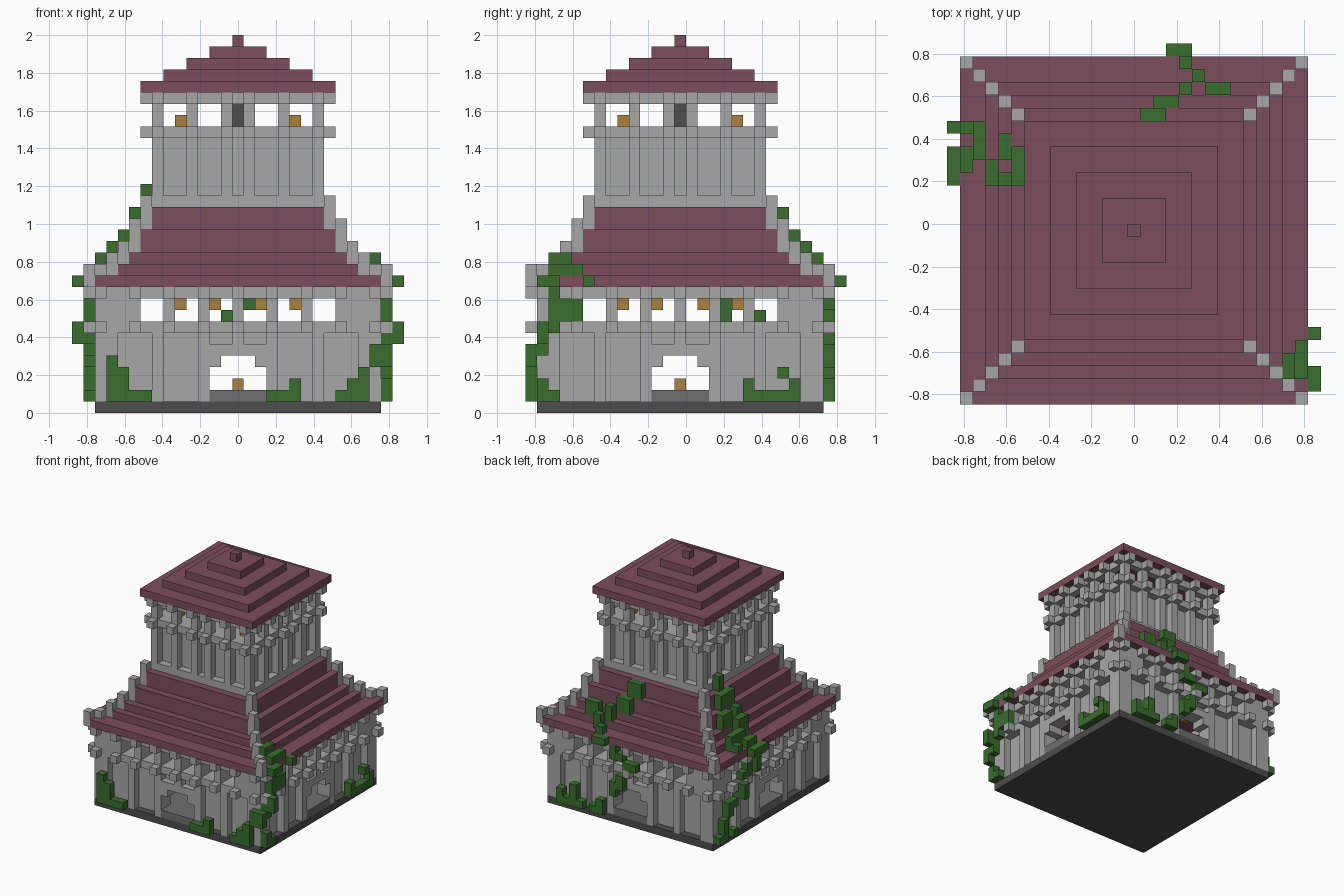
import bpy
import bmesh
from mathutils import Matrix, Vector

if "Cube" in bpy.data.objects:
    bpy.data.objects.remove(bpy.data.objects["Cube"], do_unlink=True)

UNIT = 2 / 33  # edge of one building block


def make_material(name, red, green, blue):
    material = bpy.data.materials.new(name)
    material.use_nodes = True
    color = (red, green, blue, 1)
    material.diffuse_color = color
    material.node_tree.nodes["Principled BSDF"].inputs["Base Color"].default_value = color
    return material


stone = make_material("light stone", .39, .39, .39)
paving = make_material("paving stone", .16, .16, .16)
dark_stone = make_material("dark stone", .075, .075, .075)
tile = make_material("red roof tile", .2, .076, .107)
leaf = make_material("leaf green", .041, .156, .027)
amber = make_material("lantern amber", .41, .22, .045)


class Part:
    """Collects boxes given as inclusive block ranges along x, y and z."""

    def __init__(self, name, material):
        self.name, self.material, self.bm = name, material, bmesh.new()

    def box(self, xs, ys, zs):
        low = Vector((min(xs), min(ys), min(zs)))
        high = Vector((max(xs) + 1, max(ys) + 1, max(zs) + 1))
        center = ((low + high) / 2 - Vector((.5, 1, 0))) * UNIT
        size = Matrix.Diagonal(((high - low) * UNIT).to_4d())
        bmesh.ops.create_cube(self.bm, size=1, matrix=Matrix.Translation(center) @ size)

    def cell(self, x, y, z):
        self.box((x, x), (y, y), (z, z))

    def on_wall(self, wall, depth, along, zs):
        depths = depth if isinstance(depth, tuple) else (depth, depth)
        outward = [-d for d in depths] if wall in ("front", "left") else depths
        if wall in ("front", "back"):
            self.box(along, outward, zs)
        else:
            self.box(outward, along, zs)

    def all_walls(self, depth, along, zs):
        for wall in ("front", "back", "left", "right"):
            self.on_wall(wall, depth, along, zs)

    def mirrored(self, depth, positions, zs):
        for p in positions:
            self.all_walls(depth, (p, p), zs)
            self.all_walls(depth, (-p, -p), zs)

    def finish(self):
        mesh = bpy.data.meshes.new(self.name)
        self.bm.to_mesh(mesh)
        self.bm.free()
        mesh.materials.append(self.material)
        bpy.context.collection.objects.link(bpy.data.objects.new(self.name, mesh))


def square(part, half, zs):
    part.box((-half, half), (-half, half), zs)


# Foundation and floor
base = Part("foundation", dark_stone)
square(base, 12, (0, 0))
base.finish()
floor = Part("floor", paving)
square(floor, 10, (1, 1))
floor.all_walls((11, 12), (-2, 2), (1, 1))
floor.finish()

# Ground storey walls with an arched doorway on each side
walls = Part("lower_walls", stone)
for side in (-1, 1):
    walls.all_walls(11, (3 * side, 11 * side), (1, 6))
    walls.all_walls((11, 12), (2 * side, 2 * side), (4, 4))
walls.all_walls(11, (-2, 2), (5, 6))
walls.all_walls(12, (-2, 2), (5, 5))
walls.all_walls(12, (0, 0), (6, 6))
walls.finish()

pillars = Part("lower_pillars", stone)
pillars.mirrored(12, (3, 7, 11, 12), (1, 6))
pillars.finish()

# Sill, window posts and top beam
gallery = Part("lower_window_gallery", stone)
for level in (7, 10):
    gallery.all_walls((10, 12), (-12, 12), (level, level))
    gallery.mirrored(13, (0, 3, 6, 9, 12), (level, level))
gallery.mirrored((10, 12), (0, 3, 6, 9, 12), (8, 9))
gallery.finish()

# Stepped lower roof: half width, first and last level
roof_steps = ((13, 11, 11), (11, 12, 12), (10, 13, 13), (9, 14, 15), (8, 16, 17))
lower_roof = Part("lower_roof", tile)
ridges = Part("roof_corner_ridges", stone)
for half, first, last in roof_steps:
    lower_roof.box((-half, half), (1 - half, half - 1), (first, last))
    lower_roof.box((1 - half, half - 1), (-half, half), (first, last))
    for sx in (-half, half):
        for sy in (-half, half):
            ridges.box((sx, sx), (sy, sy), (first, last + 1))
for sx in (-12, 12):
    for sy in (-12, 12):
        ridges.cell(sx, sy, 12)
lower_roof.finish()
ridges.finish()

# Tower with recessed panels and open belfry windows
tower = Part("tower_walls", stone)
tower.all_walls(6, (-6, 6), (18, 24))
for level in (18, 24, 27):
    tower.all_walls(7, (-7, 7), (level, level))
square(tower, 6, (24, 24))
tower.finish()
posts = Part("tower_posts", stone)
posts.mirrored(7, (1, 4, 7), (19, 26))
for level in (24, 27):
    posts.mirrored(8, (1, 4, 7), (level, level))
posts.finish()
core = Part("belfry_core", dark_stone)
core.box((0, 0), (0, 0), (25, 27))
core.finish()

# Stepped tower roof
tower_roof = Part("tower_roof", tile)
for step, half in enumerate((8, 6, 4, 2, 0)):
    square(tower_roof, half, (28 + step, 28 + step))
tower_roof.finish()

# Lanterns
lanterns = Part("lanterns", amber)
for sx in (-1, 1):
    for sy in (-1, 1):
        lanterns.cell(5 * sx, 5 * sy, 25)
        lanterns.cell(5 * sx, 5 * sy, 9)
        lanterns.cell(2 * sx, 2 * sy, 9)
lanterns.cell(0, 0, 2)
lanterns.finish()

# Ivy on the walls: columns as (position, lowest level, highest level)
ivy_columns = {
    "front": ((-11, 1, 4), (-10, 1, 3), (-9, 1, 1), (-8, 1, 1), (3, 1, 1), (4, 1, 1),
              (5, 1, 2), (9, 1, 1), (10, 1, 2), (11, 1, 3), (12, 4, 5)),
    "right": ((-13, 4, 5), (-12, 5, 6), (-11, 7, 8), (-10, 8, 9), (-9, 8, 9), (-11, 9, 10),
              (-12, 1, 2), (-11, 1, 1), (6, 1, 2), (7, 1, 1), (8, 1, 1), (9, 3, 3),
              (9, 1, 1), (10, 1, 2)),
    "back": ((1, 9, 9), (2, 9, 10), (0, 8, 8), (-1, 8, 8), (1, 5, 6), (2, 4, 5),
             (4, 1, 2), (5, 1, 1), (7, 1, 1), (8, 1, 3), (9, 1, 1), (10, 1, 2)),
    "left": ((4, 8, 9), (6, 8, 10), (7, 8, 8), (8, 6, 6), (9, 5, 5), (10, 4, 5),
             (11, 1, 3), (12, 1, 1), (9, 1, 1)),
}
wall_ivy = Part("wall_ivy", leaf)
for wall, columns in ivy_columns.items():
    for position, low, high in columns:
        wall_ivy.on_wall(wall, 13, (position, position), (low, high))
wall_ivy.on_wall("left", 14, (8, 8), (6, 7))
wall_ivy.on_wall("right", 14, (-12, -12), (6, 7))
wall_ivy.finish()

# Ivy over the roof, resting on the step below it
roof_top = {14: 11, 13: 12, 12: 12, 11: 13, 10: 14, 9: 16, 8: 18}
roof_ivy = Part("roof_ivy", leaf)


def climb(wall, rows):
    for depth, positions in rows.items():
        level = roof_top[depth]
        for p in positions:
            height = 0 if depth > 12 else 1
            roof_ivy.on_wall(wall, depth, (p, p), (level, level + height))


climb("left", {14: (4, 5, 6), 13: (5, 6, 8), 12: (6, 7, 8), 11: (4, 5),
               10: (4, 6, 7), 9: (4, 5, 6), 8: (5,)})
climb("back", {14: (3, 4), 13: (4,), 12: (5,), 11: (4, 6, 7), 10: (2, 3), 9: (1, 2)})
climb("right", {14: (-8, -11, -12), 13: (-9, -10, -11), 12: (-10, -11)})
roof_ivy.finish()
